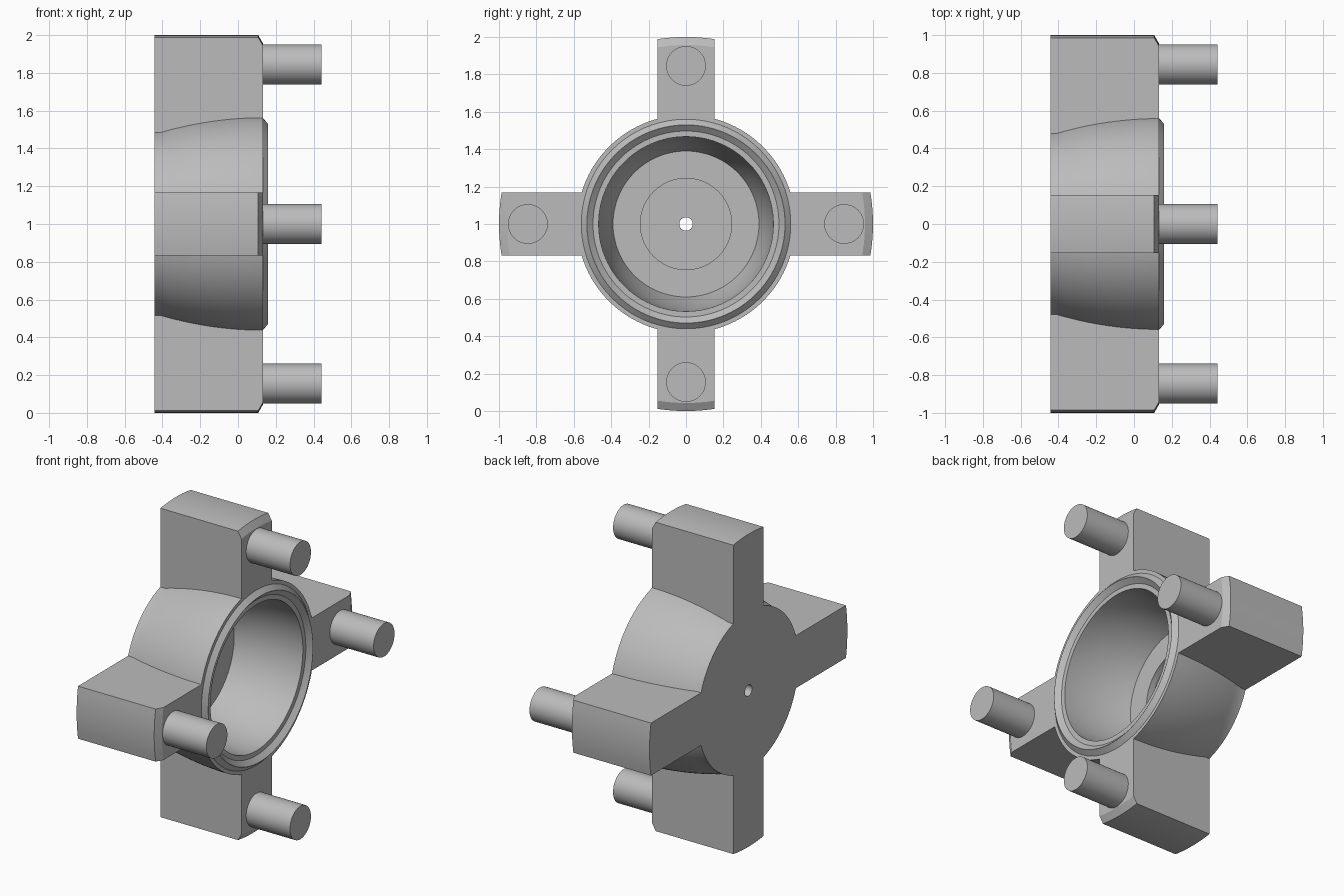
import bpy, bmesh, math
from mathutils import Matrix

cube = bpy.data.objects.get("Cube")
if cube:
    bpy.data.objects.remove(cube, do_unlink=True)

BACK, FACE, TIP = -0.442, 0.132, 0.442
CENTRE = Matrix.Translation((0, 0, 1))

grey = bpy.data.materials.new("plain grey")
grey.use_nodes = True
grey.diffuse_color = (0.5, 0.5, 0.5, 1)
grey.node_tree.nodes["Principled BSDF"].inputs["Base Color"].default_value = (0.5, 0.5, 0.5, 1)


def finish(name, bm):
    bmesh.ops.recalc_face_normals(bm, faces=bm.faces)
    mesh = bpy.data.meshes.new(name)
    bm.to_mesh(mesh)
    bm.free()
    mesh.materials.append(grey)
    obj = bpy.data.objects.new(name, mesh)
    bpy.context.collection.objects.link(obj)
    return obj


def lathe(name, profile, steps=128):
    """Turn (x, radius) points around the hub axis, closing both ends."""
    bm = bmesh.new()
    rings = []
    for x, r in profile:
        rings.append([bm.verts.new((x, r * math.cos(a), 1 + r * math.sin(a)))
                      for a in (math.tau * (i + 0.5) / steps for i in range(steps))])
    for a, b in zip(rings, rings[1:]):
        for i in range(steps):
            j = (i + 1) % steps
            bm.faces.new((a[i], a[j], b[j], b[i]))
    bm.faces.new(rings[0])
    bm.faces.new(rings[-1])
    return finish(name, bm)


def box(name, size):
    bm = bmesh.new()
    bmesh.ops.create_cube(bm, size=1, matrix=CENTRE @ Matrix.Diagonal((*size, 1)))
    return finish(name, bm)


def combine(target, tool, operation):
    mod = target.modifiers.new(operation, 'BOOLEAN')
    mod.operation, mod.solver, mod.object = operation, 'EXACT', tool
    bpy.context.view_layer.objects.active = target
    bpy.ops.object.modifier_apply(modifier=mod.name)
    bpy.data.objects.remove(tool, do_unlink=True)


def smooth(obj):
    bpy.ops.object.select_all(action='DESELECT')
    obj.select_set(True)
    bpy.context.view_layer.objects.active = obj
    bpy.ops.object.shade_smooth_by_angle(angle=math.radians(25))


def bulge(x0, r0, x1, r1, count=10):
    """Curve that rises from r0 and levels off at r1."""
    return [(x0 + (x1 - x0) * t, r1 - (r1 - r0) * (1 - t) ** 2)
            for t in (i / count for i in range(count + 1))]


# Four arms: a cross trimmed by a turned blank with a chamfered front rim
hub = box("hub_with_arms", (2, 0.306, 3))
combine(hub, box("cross_bar", (2, 3, 0.336)), 'UNION')
combine(hub, lathe("arm_blank", [(BACK, 0.1), (BACK, 1), (0.107, 1), (FACE, 0.957),
                                 (FACE, 0.1)]), 'INTERSECT')

# Rounded cup with a raised, bevelled lip
cup = [(BACK, 0.1), (BACK, 0.508)] + bulge(-0.41, 0.508, FACE, 0.583)
cup += [(FACE, 0.56), (0.16, 0.53), (0.16, 0.1)]
combine(hub, lathe("cup", cup), 'UNION')

# Hollow with a stepped rim, a shallow floor recess and a centre hole
hollow = [(-0.6, 0.036), (-0.34, 0.036), (-0.34, 0.244), (-0.30, 0.244)]
hollow += bulge(-0.30, 0.39, 0.132, 0.467)
hollow += [(0.132, 0.497), (0.165, 0.535), (0.3, 0.535)]
combine(hub, lathe("hollow", hollow), 'DIFFERENCE')
smooth(hub)

# One drive pin on each arm
for name, y, z in (("top", 0, 1), ("bottom", 0, -1), ("left", 1, 0), ("right", -1, 0)):
    bm = bmesh.new()
    length = TIP - FACE + 0.02
    place = Matrix.Translation((TIP - length / 2, y * 0.845, 1 + z * 0.845))
    bmesh.ops.create_cone(bm, cap_ends=True, segments=48, radius1=0.106, radius2=0.106,
                          depth=length, matrix=place @ Matrix.Rotation(math.pi / 2, 4, 'Y'))
    smooth(finish(name + "_pin", bm))
